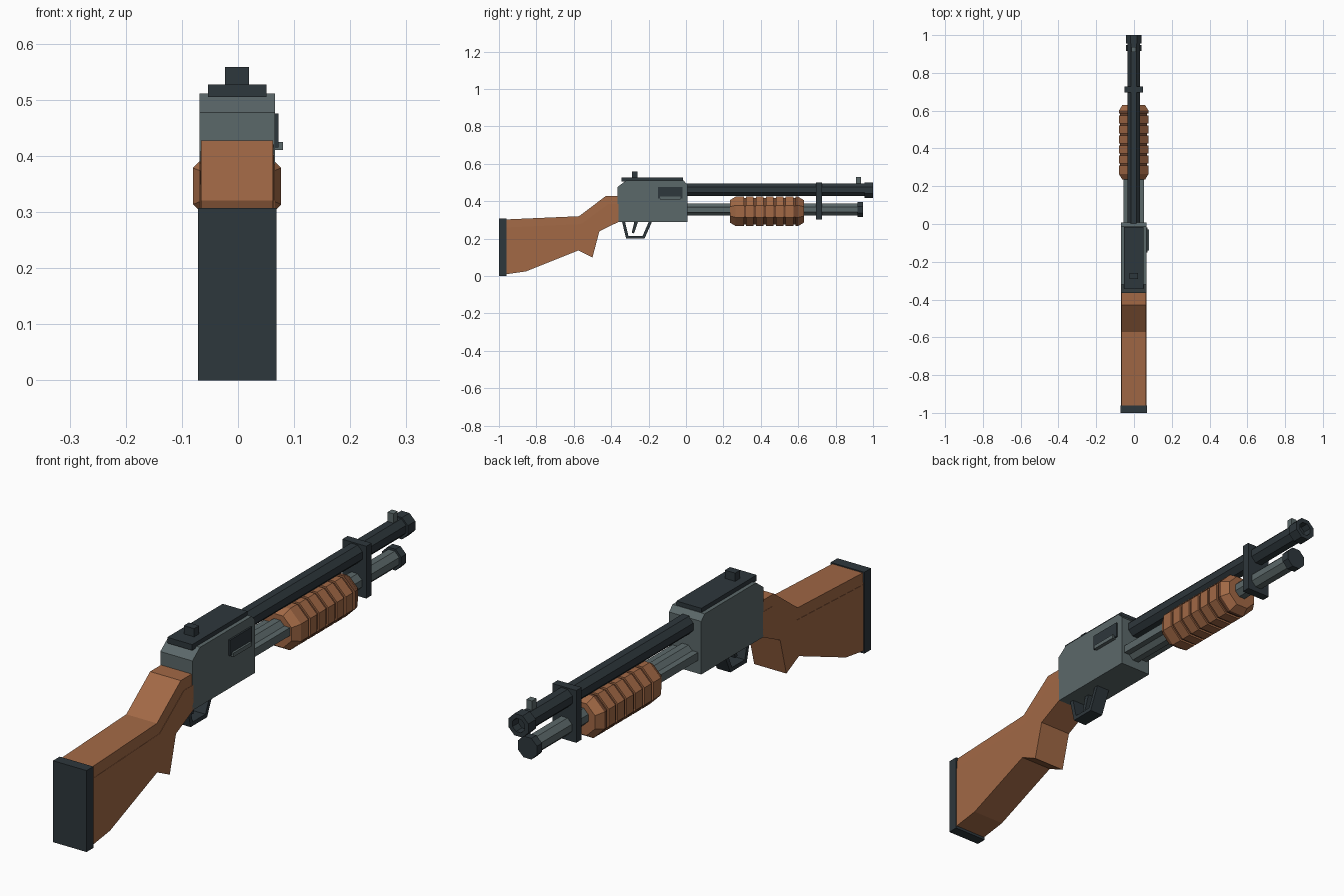
import bpy, bmesh, math

if "Cube" in bpy.data.objects:
    bpy.data.objects.remove(bpy.data.objects["Cube"])

CX = -0.0015  # main axis sits slightly off centre because of the bolt handle


def material(name, rgb):
    m = bpy.data.materials.new(name)
    m.diffuse_color = (*rgb, 1)
    m.use_nodes = True
    m.node_tree.nodes["Principled BSDF"].inputs["Base Color"].default_value = m.diffuse_color
    return m


DARK = material("dark_steel", (0.027, 0.038, 0.045))
GREY = material("grey_steel", (0.105, 0.138, 0.142))
WOOD = material("wood", (0.36, 0.14, 0.06))
GROOVE = material("dark_wood", (0.16, 0.06, 0.028))


def finish(name, bm, mat):
    bmesh.ops.recalc_face_normals(bm, faces=bm.faces)
    me = bpy.data.meshes.new(name)
    bm.to_mesh(me)
    bm.free()
    ob = bpy.data.objects.new(name, me)
    me.materials.append(mat)
    bpy.context.collection.objects.link(ob)
    return ob


def prism(name, pts, half, mat, top=0, top_half=0):
    """Side profile (y, z) extruded across x; the first `top` points may be narrower."""
    bm = bmesh.new()
    rows = []
    for s in (-1, 1):
        rows.append([bm.verts.new((CX + s * (top_half if i < top else half), y, z))
                     for i, (y, z) in enumerate(pts)])
    bm.faces.new(rows[0])
    bm.faces.new(rows[1][::-1])
    n = len(pts)
    for i in range(n):
        j = (i + 1) % n
        bm.faces.new((rows[0][i], rows[1][i], rows[1][j], rows[0][j]))
    return finish(name, bm, mat)


def box(name, x, y, z, mat):
    bm = bmesh.new()
    bmesh.ops.create_cube(bm, size=1)
    for v in bm.verts:
        v.co = [(a + b) / 2 + c * (b - a) for c, (a, b) in zip(v.co, (x, y, z))]
    return finish(name, bm, mat)


def lathe(name, profile, cz, mat, closed=False, sides=8):
    """Octagonal turned part along y; profile of (y, flat-to-centre radius)."""
    bm = bmesh.new()
    rings = []
    for y, r in profile:
        r /= math.cos(math.pi / sides)
        ang = [(k + 0.5) * 2 * math.pi / sides for k in range(sides)]
        rings.append([bm.verts.new((CX + r * math.cos(a), y, cz + r * math.sin(a))) for a in ang])
    pairs = list(zip(rings, rings[1:]))
    if closed:
        pairs.append((rings[-1], rings[0]))
    else:
        bm.faces.new(rings[0])
        bm.faces.new(rings[-1])
    for a, b in pairs:
        for k in range(sides):
            j = (k + 1) % sides
            bm.faces.new((a[k], a[j], b[j], b[k]))
    return finish(name, bm, mat)


def sym(h):
    return (CX - h, CX + h)


# Stock: lower body, tapered comb strip, butt pad
ridge = [(-0.96, 0.303), (-0.572, 0.32), (-0.43, 0.427), (-0.36, 0.427)]
seam = [(-0.36, 0.385), (-0.415, 0.385), (-0.56, 0.278), (-0.96, 0.26)]
belly = [(-0.96, 0.01), (-0.855, 0.025), (-0.575, 0.137), (-0.50, 0.10),
         (-0.463, 0.24), (-0.36, 0.29)]
prism("stock", seam + belly, 0.067, WOOD)
prism("stock_comb", ridge + seam, 0.066, WOOD, top=4, top_half=0.064)
box("butt_pad", sym(0.07), (-1, -0.96), (0, 0.307), DARK)

# Receiver with chamfered top ends, rail and rear sight
prism("receiver", [(-0.365, 0.29), (0.007, 0.29), (0.007, 0.49), (-0.013, 0.511),
                   (-0.32, 0.511), (-0.365, 0.477)], 0.067, GREY)
box("top_rail", sym(0.052), (-0.345, -0.015), (0.505, 0.527), DARK)
box("rear_sight", sym(0.0215), (-0.29, -0.26), (0.525, 0.558), DARK)

# Ejection port and bolt handle on the right side
box("ejection_port", (0.06, 0.072), (-0.15, -0.018), (0.415, 0.475), DARK)
box("bolt_handle", (0.065, 0.08), (-0.14, -0.03), (0.41, 0.425), GREY)

# Trigger guard and trigger
prism("trigger_guard", [(-0.343, 0.295), (-0.32, 0.2), (-0.222, 0.2), (-0.18, 0.295),
                        (-0.197, 0.295), (-0.232, 0.215), (-0.308, 0.215), (-0.327, 0.295)],
      0.028, DARK)
prism("trigger", [(-0.275, 0.295), (-0.29, 0.232), (-0.278, 0.228), (-0.255, 0.295)], 0.01, DARK)

# Barrel, hollow muzzle and front sight
lathe("barrel", [(0, 0.034), (0.965, 0.034)], 0.461, DARK)
lathe("muzzle", [(0.955, 0.041), (1, 0.041), (1, 0.025), (0.955, 0.025)], 0.459, DARK, closed=True)
box("front_sight", sym(0.012), (0.91, 0.936), (0.488, 0.53), GREY)

# Magazine tube, end cap and action bars
lathe("magazine_tube", [(0, 0.032), (0.93, 0.032)], 0.355, GREY)
lathe("magazine_cap", [(0.917, 0.04), (0.947, 0.04)], 0.355, DARK)
for side, s in (("left", -1), ("right", 1)):
    box("action_bar_" + side, sorted((CX + s * 0.025, CX + s * 0.054)), (0, 0.26), (0.34, 0.37), GREY)

# Barrel clamp
box("barrel_clamp", sym(0.05), (0.695, 0.727), (0.303, 0.5), DARK)

# Pump grip with evenly spaced dark grooves
R = 0.0785
profile = [(0.235, 0.06), (0.265, R)]
for i in range(6):
    y = 0.315 + 0.053 * i
    profile += [(y - 0.006, R), (y - 0.006, R - 0.007), (y + 0.006, R - 0.007), (y + 0.006, R)]
profile += [(0.6, R), (0.63, 0.06)]
grip = lathe("pump_grip", profile, 0.346, WOOD)
grip.data.materials.append(GROOVE)
for p in grip.data.polygons:
    ys = [grip.data.vertices[v].co.y for v in p.vertices]
    if 0.001 < max(ys) - min(ys) < 0.015:
        p.material_index = 1
